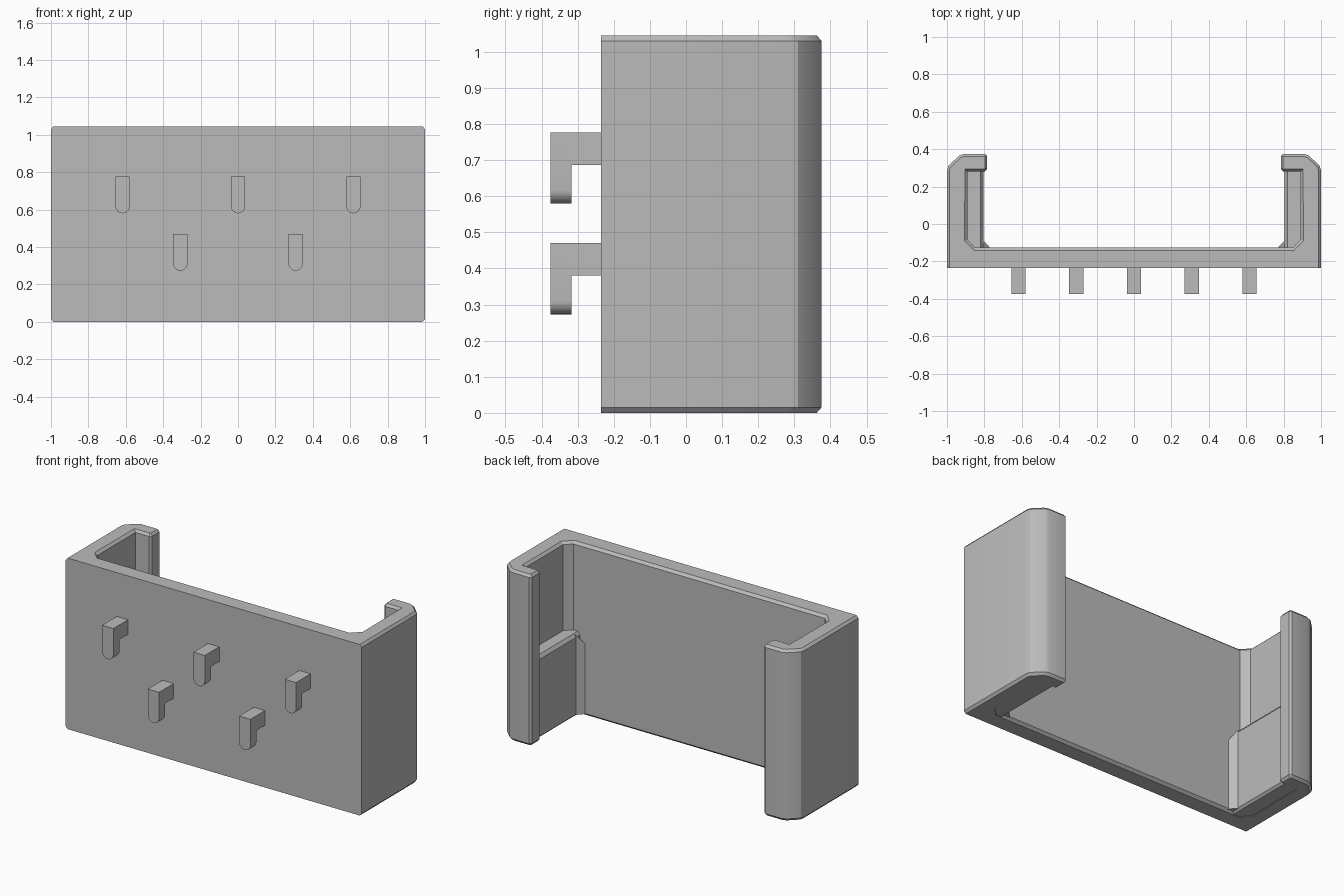
import bpy, bmesh, math

if "Cube" in bpy.data.objects:
    bpy.data.objects.remove(bpy.data.objects["Cube"])

grey = bpy.data.materials.new("grey plastic")
grey.diffuse_color = (0.5, 0.5, 0.5, 1)
grey.use_nodes = True
grey.node_tree.nodes["Principled BSDF"].inputs["Base Color"].default_value = grey.diffuse_color
H = 1.045


def loft(name, rings):
    """Closed solid through a stack of rings with equal point counts."""
    bm = bmesh.new()
    vs = [[bm.verts.new(p) for p in r] for r in rings]
    n = len(vs[0])
    for a, b in zip(vs, vs[1:]):
        for i in range(n):
            j = (i + 1) % n
            bm.faces.new((a[i], a[j], b[j], b[i]))
    bm.faces.new(vs[0][::-1])
    bm.faces.new(vs[-1])
    bmesh.ops.recalc_face_normals(bm, faces=bm.faces)
    me = bpy.data.meshes.new(name)
    bm.to_mesh(me)
    bm.free()
    me.materials.append(grey)
    ob = bpy.data.objects.new(name, me)
    bpy.context.collection.objects.link(ob)
    return ob


def smooth(ob, angle):
    bpy.ops.object.select_all(action='DESELECT')
    ob.select_set(True)
    bpy.context.view_layer.objects.active = ob
    bpy.ops.object.shade_smooth_by_angle(angle=math.radians(angle))


# C-shaped bracket: right half profile as (x, y, inset dx, inset dy at the ends)
half = [
    (1.0, -0.235, -0.013, 0),
    (1.0, 0.285, -0.013, 0),
    (0.993, 0.31, -0.013, -0.005),
    (0.935, 0.366, -0.007, -0.012),
    (0.91, 0.375, -0.004, -0.013),
    (0.797, 0.375, 0.004, -0.013),
    (0.785, 0.363, 0.012, -0.004),
    (0.785, 0.293, 0.012, 0.004),
    (0.797, 0.281, 0.004, 0.012),
    (0.89, 0.281, 0.014, 0.012),
    (0.89, -0.085, 0.016, -0.004),
    (0.85, -0.126, 0.004, -0.016),
]
profile = half + [(-x, y, -dx, dy) for x, y, dx, dy in reversed(half)]
body = [(x, y) for x, y, _, _ in profile]
ends = [(x + dx, y + dy) for x, y, dx, dy in profile]
levels = [(ends, 0), (body, 0.015), (body, H - 0.015), (ends, H)]
bracket = loft("bracket", [[(x, y, z) for x, y in pts] for pts, z in levels])
smooth(bracket, 25)

for s, side in ((1, "right"), (-1, "left")):
    # Thick lower half of the side wall, forming a ledge
    loft(side + "_ledge", [
        [(s * x, y, z) for x, y in
         ((e, 0.30), (0.95, 0.30), (0.95, -0.15), (e, -0.15))]
        for e, z in ((0.818, 0.002), (0.805, 0.015), (0.805, 0.485), (0.82, 0.505))])
    # Corner wedge below the ledge with a sloping top
    wedge = [(0.805, -0.088, 0.50), (0.77, -0.126, 0.44), (0.77, -0.16, 0.44),
             (0.88, -0.16, 0.50), (0.88, -0.088, 0.50)]
    loft(side + "_corner_wedge", [[(s * x, y, 0.012) for x, y, _ in wedge],
                                  [(s * x, y, z) for x, y, z in wedge]])


def hook(x, top):
    w = 0.038
    # Arm reaching out from the front plate
    loft("hook_arm", [[(x + a * w, y, top + b) for a, b in
                       ((-1, 0), (1, 0), (1, -0.09), (-1, -0.09))]
                      for y in (-0.23, -0.32)])
    # Hanging tip with a round lower end
    arc = [(x + w * math.cos(t), top - 0.197 + w + w * math.sin(t))
           for t in (math.pi + math.pi * i / 14 for i in range(15))]
    outline = [(x - w, top)] + arc + [(x + w, top)]
    tip = loft("hook_tip", [[(px, y, pz) for px, pz in outline]
                            for y in (-0.317, -0.375)])
    smooth(tip, 30)


# Upper row of three hooks, lower row of two
for i in range(-2, 3):
    hook(i * 0.3085, 0.777 if i % 2 == 0 else 0.47)
